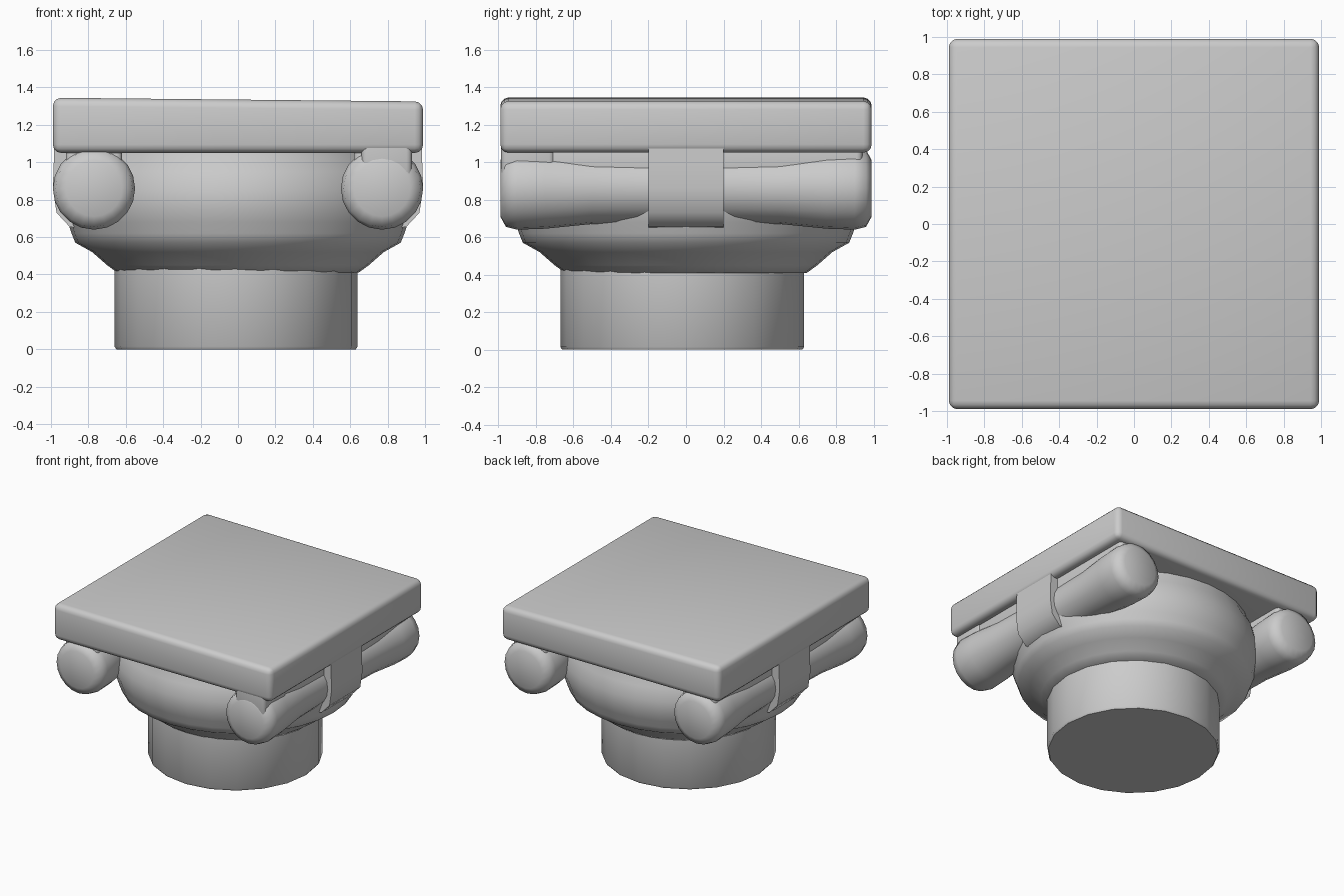
import bpy, bmesh, math
from mathutils import Vector

if "Cube" in bpy.data.objects:
    bpy.data.objects.remove(bpy.data.objects["Cube"])


def finish(name, bm, angle=50):
    bmesh.ops.recalc_face_normals(bm, faces=bm.faces)
    me = bpy.data.meshes.new(name)
    bm.to_mesh(me)
    bm.free()
    ob = bpy.data.objects.new(name, me)
    bpy.context.collection.objects.link(ob)
    bpy.ops.object.select_all(action='DESELECT')
    ob.select_set(True)
    bpy.context.view_layer.objects.active = ob
    bpy.ops.object.shade_smooth_by_angle(angle=math.radians(angle))
    return ob


def loft(name, rings, angle=50):
    """Skin a list of equal-length point rings and cap both ends."""
    bm = bmesh.new()
    vs = [[bm.verts.new(p) for p in r] for r in rings]
    n = len(vs[0])
    for a, b in zip(vs, vs[1:]):
        for i in range(n):
            j = (i + 1) % n
            bm.faces.new((a[i], a[j], b[j], b[i]))
    bm.faces.new(vs[0])
    bm.faces.new(vs[-1])
    return finish(name, bm, angle)


def turned(name, profile, n, cx=0, cy=0):
    return loft(name, [[(cx + r * math.cos(2 * math.pi * i / n),
                         cy + r * math.sin(2 * math.pi * i / n), z)
                        for i in range(n)] for r, z in profile])


def box(name, lo, hi, bevel):
    bm = bmesh.new()
    bmesh.ops.create_cube(bm, size=1)
    lo, hi = Vector(lo), Vector(hi)
    for v in bm.verts:
        v.co = (lo + hi) / 2 + Vector(a * b for a, b in zip(v.co, hi - lo))
    bmesh.ops.bevel(bm, geom=bm.edges[:], offset=bevel, segments=3,
                    profile=0.5, affect='EDGES')
    return finish(name, bm)


# round shaft stub
turned("shaft", [(0.64, 0), (0.65, 0.015), (0.65, 0.44)], 20, -0.01, -0.02)

# flaring neck and rounded cushion under the slab
turned("cushion", [(0.645, 0.41), (0.70, 0.45), (0.78, 0.52), (0.87, 0.57),
                   (0.89, 0.62), (0.91, 0.68), (0.935, 0.75), (0.935, 0.85),
                   (0.91, 0.95), (0.87, 1.03), (0.86, 1.1)], 32)

# worn square slab on top, its upper surface dipping slightly to the right
slab = box("top_slab", (-0.99, -0.99, 1.05), (0.99, 0.99, 1.335), 0.045)
for v in slab.data.vertices:
    if v.co.z > 1.2:
        v.co.z -= 0.01 * v.co.x

# scroll rolls along both sides: rounded ends, waisted between end and band
half = [(0.99, 0.15), (0.96, 0.205), (0.90, 0.22), (0.75, 0.215),
        (0.5, 0.19), (0.22, 0.185)]
stations = [(-y, r) for y, r in half] + [(y, r) for y, r in reversed(half)]
for side, label in ((-1, "left"), (1, "right")):
    n = 20
    loft(label + "_scroll_roll",
         [[(side * 0.77 + r * math.cos(2 * math.pi * i / n), y,
            0.86 + r * math.sin(2 * math.pi * i / n))
           for i in range(n)] for y, r in stations])

    # central band wrapped around the roll, running up into the slab
    outline = [(0.60, 0.66), (0.75, 0.63), (0.90, 0.655), (0.97, 0.73),
               (0.99, 0.86), (0.985, 1.0), (0.98, 1.18), (0.60, 1.18)]
    loft(label + "_roll_band", [[(side * x, y, z) for x, z in outline]
                                for y in (-0.2, 0.2)], 40)

    # stone filling between roll and slab
    box(label + "_roll_web", (side * 0.77 - 0.15, -0.94, 0.9),
        (side * 0.77 + 0.15, 0.94, 1.1), 0.03)

# worn front right corner, where slab and scroll merge
box("front_right_fill", (0.66, -0.985, 0.9), (0.93, -0.7, 1.2), 0.03)
